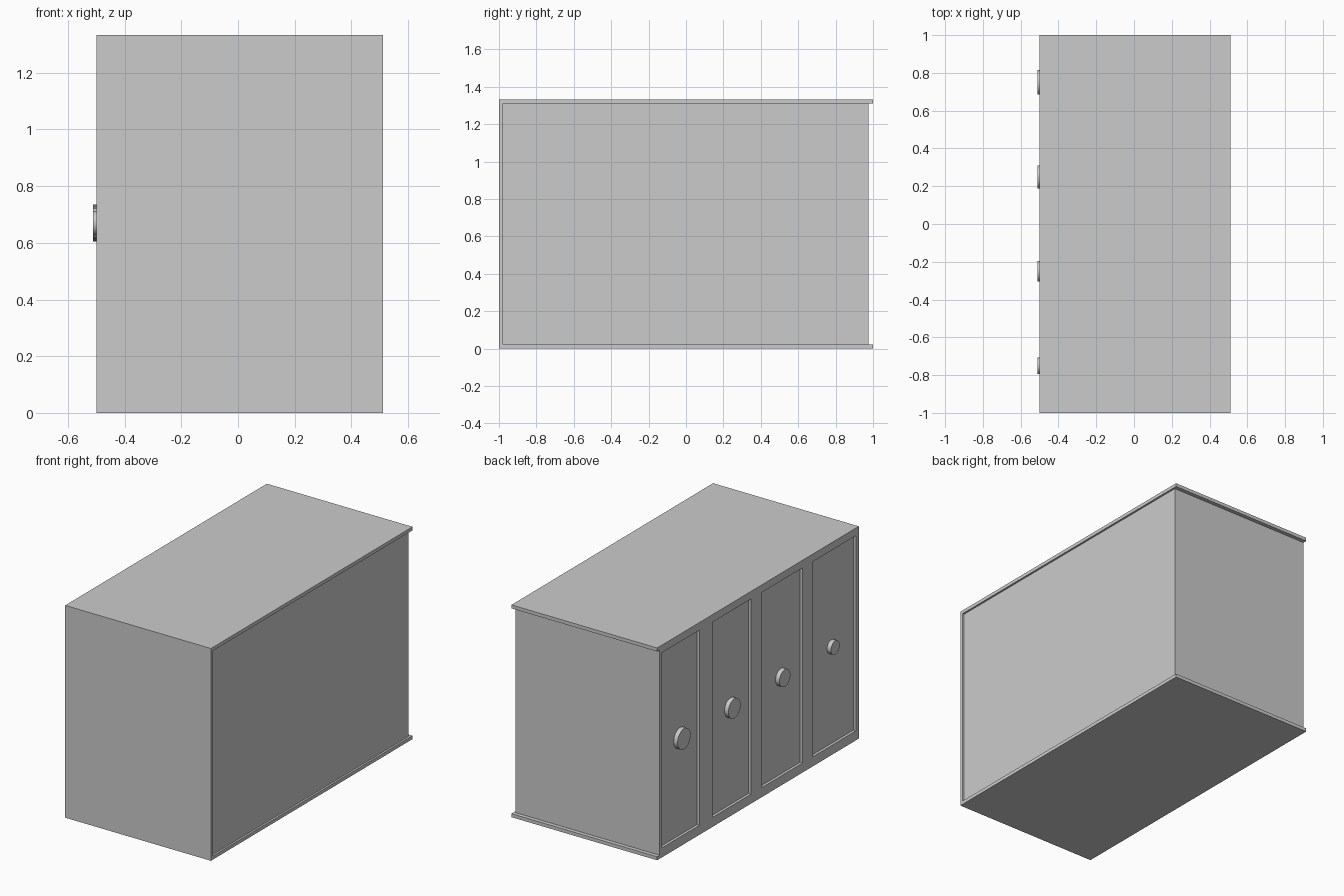
import bpy, math

if "Cube" in bpy.data.objects:
    bpy.data.objects.remove(bpy.data.objects["Cube"])

H = 1.333                 # cabinet height
XF, XB = -0.5, 0.512      # door side and back edge of the shell
T = 0.022                 # board thickness


def box(name, x, y, z):
    """Board spanning the given (min, max) ranges."""
    spans = (x, y, z)
    bpy.ops.mesh.primitive_cube_add(size=1, location=[(a + b) / 2 for a, b in spans])
    ob = bpy.context.object
    ob.name = name
    ob.scale = [b - a for a, b in spans]
    bpy.ops.object.transform_apply(location=False, rotation=False, scale=True)
    return ob


def knob(name, y, r):
    """Flat round knob standing on a door."""
    bpy.ops.mesh.primitive_cylinder_add(vertices=32, radius=r, depth=0.027,
                                        location=(-0.4985, y, 0.67),
                                        rotation=(0, math.pi / 2, 0))
    bpy.context.object.name = name
    bpy.ops.object.shade_smooth_by_angle(angle=math.radians(40))


# Shell: bottom and top overhang the +y end, the -y end is flush
box("bottom_board", (XF, XB), (-1 + T, 1), (0, T))
box("top_board", (XF, XB), (-1 + T, 1), (H - T, H))
box("flush_end_panel", (XF, XB), (-1, -1 + T), (0, H))
box("inset_end_panel", (XF, 0.5), (0.953, 0.975), (T, H - T))
box("back_panel", (0.48, 0.5), (-1 + T, 0.953), (T, H - T))

# Door frame: rails along the top and bottom, stiles between the openings
doors = [(0.58, 0.95), (0.07, 0.45), (-0.44, -0.04), (-0.97, -0.54)]
Z0, Z1 = 0.06, 1.285
D = 0.017                 # depth of the recessed openings
box("lower_rail", (XF, XF + D), (-1 + T, 0.953), (T, Z0))
box("upper_rail", (XF, XF + D), (-1 + T, 0.953), (Z1, H - T))
edges = [0.953] + [v for lo, hi in doors for v in (hi, lo)] + [-1 + T]
for i in range(0, len(edges), 2):
    box(f"stile_{i // 2 + 1}", (XF, XF + D), (edges[i + 1], edges[i]), (Z0, Z1))

# Recessed doors with knobs that shrink along the row
radii = [0.065, 0.061, 0.054, 0.043]
for i, ((lo, hi), r) in enumerate(zip(doors, radii), 1):
    box(f"door_{i}", (XF + D, XF + D + 0.01), (lo, hi), (Z0, Z1))
    knob(f"knob_{i}", 0.75 - 0.5 * (i - 1), r)
